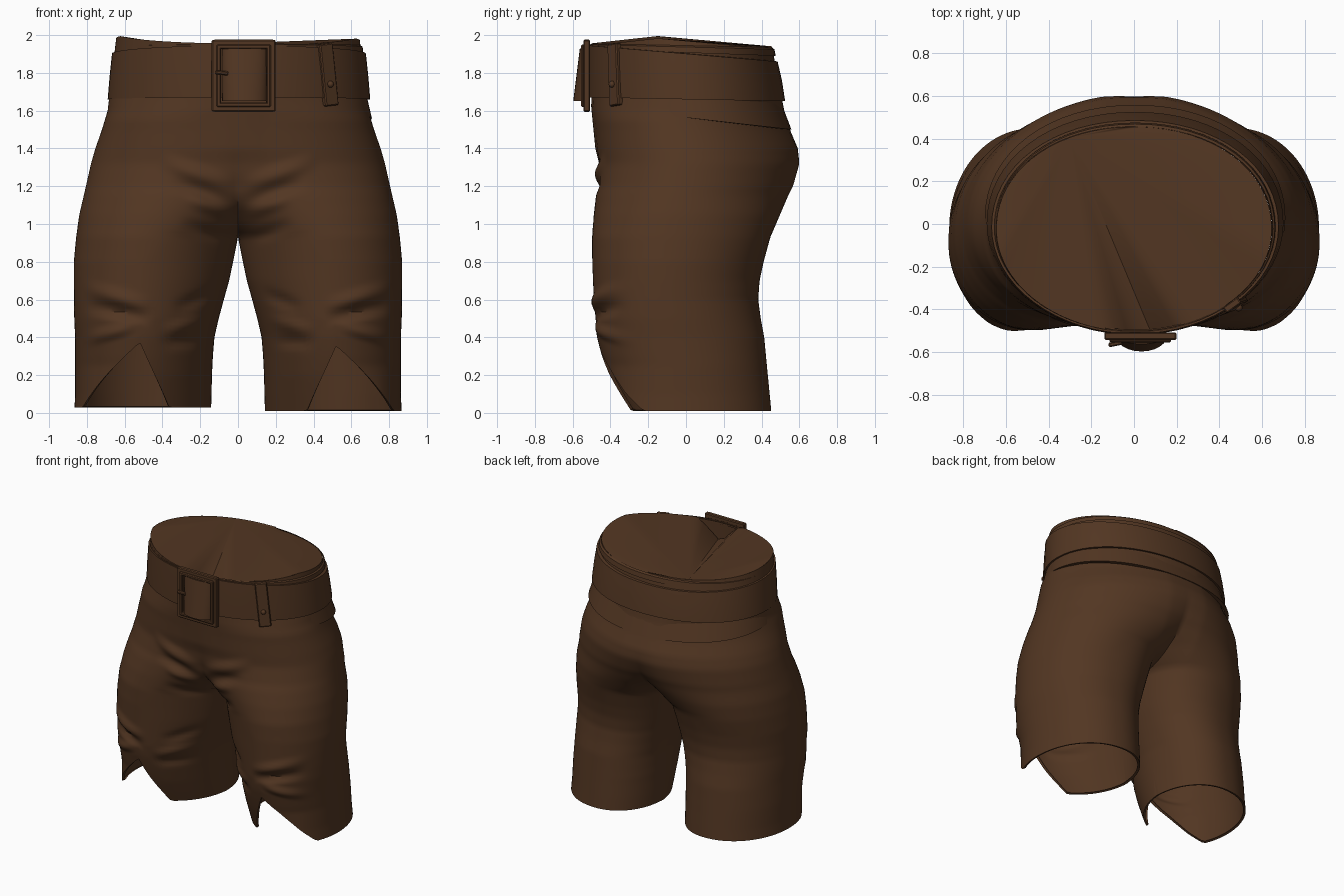
import bpy, bmesh, math
from mathutils import Vector

if "Cube" in bpy.data.objects:
    bpy.data.objects.remove(bpy.data.objects["Cube"])

brown = bpy.data.materials.new("dark_brown_cloth")
brown.diffuse_color = (0.085, 0.037, 0.016, 1)
brown.use_nodes = True
brown.node_tree.nodes["Principled BSDF"].inputs["Base Color"].default_value = brown.diffuse_color
P_FRONT, P_BACK = 1.98, 2.08


def finish(name, bm, angle=35):
    bmesh.ops.recalc_face_normals(bm, faces=bm.faces)
    me = bpy.data.meshes.new(name)
    bm.to_mesh(me)
    bm.free()
    me.materials.append(brown)
    for p in me.polygons:
        p.use_smooth = True
    me.set_sharp_from_angle(angle=math.radians(angle))
    ob = bpy.data.objects.new(name, me)
    bpy.context.collection.objects.link(ob)
    return ob


def grid_faces(bm, rows, closed=False):
    for r0, r1 in zip(rows, rows[1:]):
        n = len(r0)
        for i in range(n if closed else n - 1):
            j = (i + 1) % n
            bm.faces.new((r0[i], r0[j], r1[j], r1[i]))


def oval(t, xin, xout, yf, yb):
    c, s = math.cos(t), math.sin(t)
    p = P_FRONT if s < 0 else P_BACK
    x = (xin + xout) / 2 + (xout - xin) / 2 * math.copysign(abs(c) ** (2 / p), c)
    y = (yf + yb) / 2 + (yb - yf) / 2 * math.copysign(abs(s) ** (2 / p), s)
    return x, y


def clamp(v):
    return min(1, max(0, v))


# half profile by height: z, inner x, outer x, front y, back y
PROFILE = [
    (0.00, 0.143, 0.867, -0.335, 0.45), (0.10, 0.140, 0.862, -0.375, 0.44),
    (0.20, 0.138, 0.862, -0.415, 0.43), (0.30, 0.133, 0.862, -0.445, 0.42),
    (0.40, 0.125, 0.862, -0.47, 0.41), (0.50, 0.102, 0.867, -0.485, 0.39),
    (0.60, 0.075, 0.868, -0.49, 0.375), (0.70, 0.047, 0.869, -0.495, 0.38),
    (0.80, 0.026, 0.869, -0.50, 0.40), (0.93, 0.000, 0.857, -0.49, 0.45),
    (1.05, -0.15, 0.84, -0.475, 0.505), (1.20, -0.42, 0.805, -0.455, 0.567),
    (1.32, -0.62, 0.778, -0.46, 0.600), (1.40, -0.70, 0.755, -0.48, 0.592),
    (1.50, -0.71, 0.72, -0.49, 0.55), (1.60, -0.68, 0.69, -0.50, 0.52),
    (2.00, -0.645, 0.645, -0.505, 0.455)]


def section(z):
    for a, b in zip(PROFILE, PROFILE[1:]):
        if z <= b[0] + 1e-6:
            f = (z - a[0]) / (b[0] - a[0])
            return [u + (v - u) * f for u, v in zip(a[1:], b[1:])]
    return PROFILE[-1][1:]


def hem(deg):
    """Torn notch in the front of each leg."""
    up = (deg + 113) / 27 if deg < -86 else (-28 - deg) / 58
    return 0.01 + 0.345 * max(0, up)


def twist(x, z):
    """Legs and hips bulge forward on the outside and back on the inside."""
    w = clamp((1.15 - z) / 0.35)
    g = max(x - 0.15 - 0.35 * w, -0.36 * w)
    rate = 0.13 if g < 0 else 0.09 + 0.025 * (1 - w)
    return -rate * g * clamp((1.70 - z) / 0.15)


def rim(x, y):
    top = 1.995 - (0.09 * (y + 0.15) if y > -0.15 else -0.11 * (y + 0.15))
    return top - 0.012 * (x > 0) - 0.15 * max(0, 1 - abs(x - 0.06) / 0.17) * (y < -0.3)


# cloth folds on the front: x0, z0, x1, z1, width, height
FOLDS = [(0.03, 1.20, 0.42, 1.34, .030, .022), (0.02, 1.12, 0.36, 1.22, .028, -.022),
         (0.04, 1.05, 0.28, 1.14, .026, .018), (0.07, 0.93, 0.30, 1.00, .028, -.018),
         (0.46, 0.56, 0.84, 0.67, .028, .024), (0.46, 0.50, 0.82, 0.57, .028, -.030),
         (0.54, 0.46, 0.84, 0.38, .026, .022), (0.14, 0.50, 0.40, 0.43, .026, .022),
         (0.12, 0.64, 0.34, 0.55, .026, -.022), (0.16, 0.38, 0.42, 0.37, .024, -.018)]


def fold(x, z):
    d = 0
    for x0, z0, x1, z1, w, h in FOLDS:
        dx, dz = x1 - x0, z1 - z0
        ln = math.hypot(dx, dz)
        u = ((x - x0) * dx + (z - z0) * dz) / ln
        v = abs((x - x0) * dz - (z - z0) * dx) / ln
        if 0 < u < ln and v < 2 * w:
            d += h * math.sin(math.pi * u / ln) * math.cos(math.pi * v / (4 * w)) ** 2
    return d


# trousers: each half is an open arc that closes into a leg below the crotch
bm = bmesh.new()
N, M = 96, 90
for side in (1, -1):
    rows = []
    for k in range(M + 1):
        z = 2.0 * k / M
        row = []
        for i in range(N + 1):
            u = 2 * i / N - 1
            zz = z
            if z < 0.5:
                h = hem(u * 180) + (0.018 if side < 0 else 0)
                zz = h + z * (0.5 - h) / 0.5
            xin, xout, yf, yb = section(zz)
            if zz < 0.35:  # the outer front flap hangs straighter than the middle
                yf += (min(yf, -0.43) - yf) * clamp((u * 180 + 90) / 45)
            c = clamp((xin + xout) / (xout - xin))
            p = P_FRONT if u < 0 else P_BACK
            t0 = math.pi - math.acos(c ** (p / 2)) if c < 1 else math.pi
            x, y = oval(u * t0, xin, xout, yf, yb)
            if i in (0, N) and xin <= 0:
                x = 0
            if y < -0.2:
                y -= fold(x, zz) * min(1, (-0.2 - y) / 0.15)
            y += twist(x, zz)
            if z > 1.6:
                zz = 1.6 + (z - 1.6) * (rim(side * x, y) - 1.6) / 0.4
            row.append(bm.verts.new((side * x, y, zz)))
        rows.append(row)
    # narrow turned-in hem
    lip = [bm.verts.new((v.co.x + (side * 0.5 - v.co.x) * 0.045,
                         v.co.y * 0.955, v.co.z + 0.006)) for v in rows[0]]
    grid_faces(bm, [lip] + rows)
bmesh.ops.remove_doubles(bm, verts=bm.verts, dist=0.0005)
finish("trousers", bm, 40)

# waist cap: folded sheet closing the top, fanned from a back rim point
bm = bmesh.new()
ring = []
for i in range(72):
    x, y = oval(math.radians(117 + 5 * i), -0.645, 0.645, -0.505, 0.455)
    ring.append(bm.verts.new((x, y, rim(x, y))))
for a, b in zip(ring[1:], ring[2:]):
    bm.faces.new((ring[0], a, b))
finish("waist_cap", bm, 60)


def band(name, levels):
    """Oval strap; each level is front z, back z, x radius, front y, back y."""
    bm = bmesh.new()
    rows = []
    for zf, zb, xr, yf, yb in levels:
        row = []
        for i in range(64):
            x, y = oval(math.tau * i / 64, -xr + 0.005, xr + 0.005, yf, yb)
            row.append(bm.verts.new((x, y, zf + (zb - zf) * (y - yf) / (yb - yf))))
        rows.append(row)
    grid_faces(bm, rows, True)
    return finish(name, bm)


band("belt", [(1.945, 1.865, .645, -.495, .455), (1.945, 1.86, .672, -.515, .485),
              (1.80, 1.76, .685, -.520, .508), (1.67, 1.65, .695, -.520, .525),
              (1.67, 1.655, .665, -.490, .49)])
band("waistband", [(1.70, 1.64, .678, -.500, .505), (1.62, 1.50, .704, -.502, .558),
                   (1.62, 1.50, .68, -.480, .53)])
band("top_hem", [(1.955, 1.935, .645, -.50, .455), (1.95, 1.925, .655, -.508, .468),
                 (1.925, 1.89, .658, -.508, .475)])


def box(name, centre, size, rot=(0, 0, 0), bevel=0.006):
    bm = bmesh.new()
    bmesh.ops.create_cube(bm, size=1)
    for v in bm.verts:
        v.co = Vector(a * b for a, b in zip(v.co, size))
    bmesh.ops.bevel(bm, geom=bm.edges[:], offset=bevel, segments=1, affect='EDGES')
    ob = finish(name, bm, 25)
    ob.location, ob.rotation_euler = centre, rot
    return ob


# buckle: stepped frame made of side and cross bars
for s, word in ((-1, "left"), (1, "right")):
    box(f"buckle_{word}_bar", (0.03 + s * 0.144, -0.525, 1.785), (0.05, 0.035, 0.38))
    box(f"buckle_{word}_lip", (0.03 + s * 0.132, -0.54, 1.785), (0.024, 0.03, 0.33))
for s, word in ((-1, "lower"), (1, "upper")):
    box(f"buckle_{word}_bar", (0.03, -0.525, 1.785 + s * 0.166), (0.32, 0.035, 0.05))
    box(f"buckle_{word}_lip", (0.03, -0.54, 1.785 + s * 0.154), (0.28, 0.03, 0.024))
box("buckle_pin", (-0.085, -0.56, 1.80), (0.07, 0.022, 0.022), (0, 0.1, 0.2))

# belt tongue bulging through the buckle
bm = bmesh.new()
rows = []
for k in range(5):
    z = 1.65 + 0.28 * k / 4
    depth = 0.075 - 0.035 * k / 4
    rows.append([bm.verts.new((0.035 - 0.12 * math.cos(math.pi * i / 12),
                               -0.522 - depth * math.sin(math.pi * i / 12), z))
                 for i in range(13)])
grid_faces(bm, rows)
bm.faces.new(rows[0])
bm.faces.new(rows[-1])
finish("belt_tongue", bm)

# belt loop and its rivet
box("belt_loop", (0.475, -0.375, 1.79), (0.085, 0.035, 0.33), (-0.03, -0.1, 0.62))
bm = bmesh.new()
bmesh.ops.create_uvsphere(bm, u_segments=10, v_segments=6, radius=0.018)
finish("loop_rivet", bm).location = (0.49, -0.392, 1.74)
